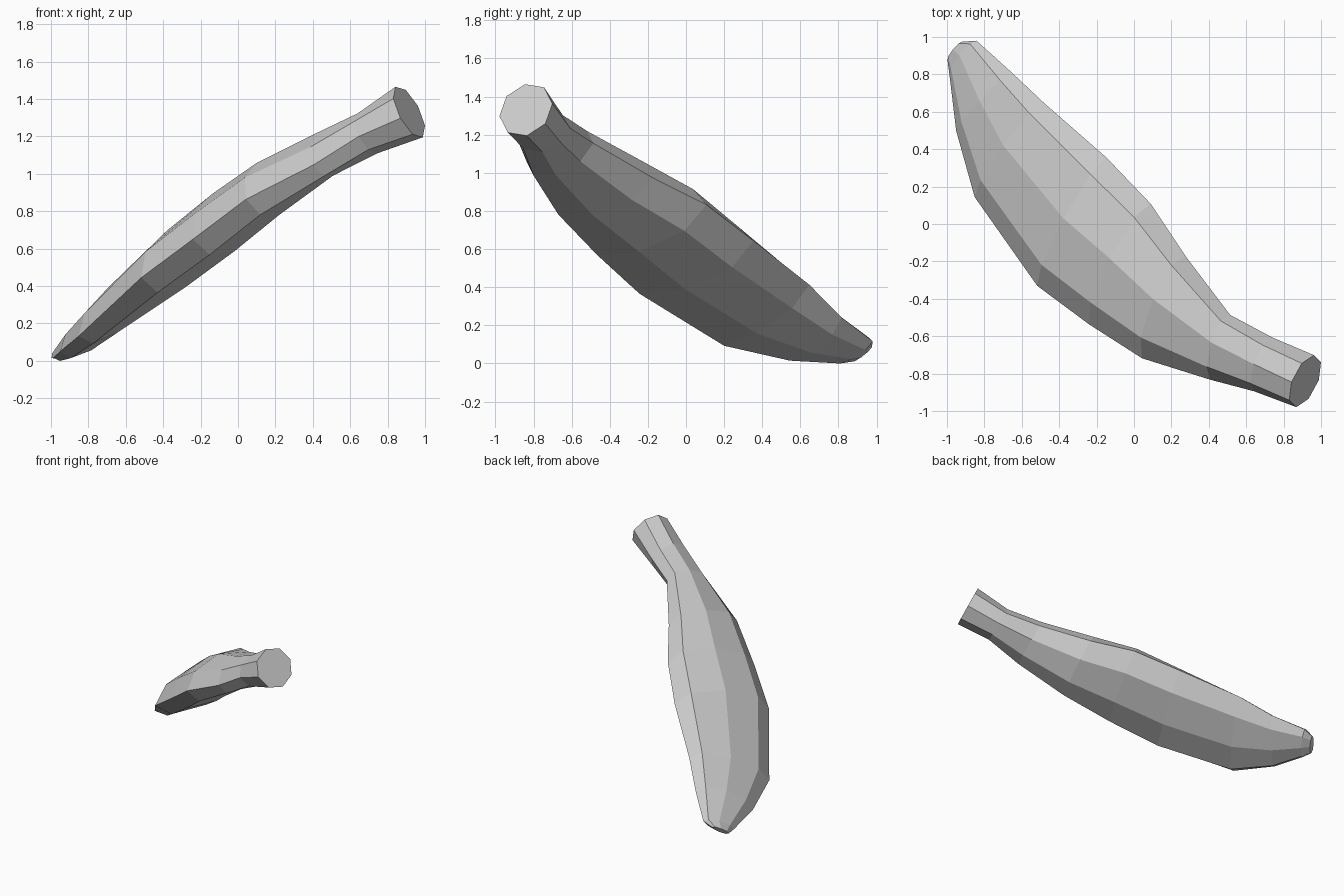
import bpy, bmesh, math
from mathutils import Vector

# Eight-sided cross-sections from stem to tip: centre, wide axis, thin axis
SECTIONS = [
    ((.915, -.84, 1.33), (.047, .139, .033), (-.073, -.005, .135)),
    ((.692, -.751, 1.216), (.048, .144, .017), (-.054, .003, .106)),
    ((.46, -.659, 1.102), (.054, .173, .053), (-.048, .026, .112)),
    ((.16, -.446, .919), (.117, .272, .055), (-.059, .045, .14)),
    ((-.076, -.214, .741), (.165, .322, .091), (-.057, .032, .155)),
    ((-.332, .012, .544), (.185, .343, .099), (-.046, .018, .154)),
    ((-.667, .396, .272), (.185, .252, .14), (-.033, .025, .114)),
    ((-.805, .657, .146), (.146, .158, .096), (-.02, 0, .09)),
    ((-.914, .886, .066), (.072, .094, .05), (-.019, .015, .044)),
    ((-.957, .925, .05), (.04, .05, .035), (-.012, .008, .02)),
]
SIDES = 8


def loft(name, sections):
    bm = bmesh.new()
    rings = []
    for c, u, v in sections:
        c, u, v = Vector(c), Vector(u), Vector(v)
        angles = [math.tau * i / SIDES for i in range(SIDES)]
        rings.append([bm.verts.new(c + u * math.cos(a) + v * math.sin(a)) for a in angles])
    # Skin between neighbouring sections
    for r, s in zip(rings, rings[1:]):
        for i in range(SIDES):
            j = (i + 1) % SIDES
            bm.faces.new((r[i], r[j], s[j], s[i]))
    # Flat cut stem and blunt tip
    bm.faces.new(rings[0])
    bm.faces.new(rings[-1])
    bmesh.ops.recalc_face_normals(bm, faces=bm.faces)
    mesh = bpy.data.meshes.new(name)
    bm.to_mesh(mesh)
    bm.free()
    obj = bpy.data.objects.new(name, mesh)
    bpy.context.collection.objects.link(obj)
    return obj


# Whole fruit with its stem
loft("banana", SECTIONS)
